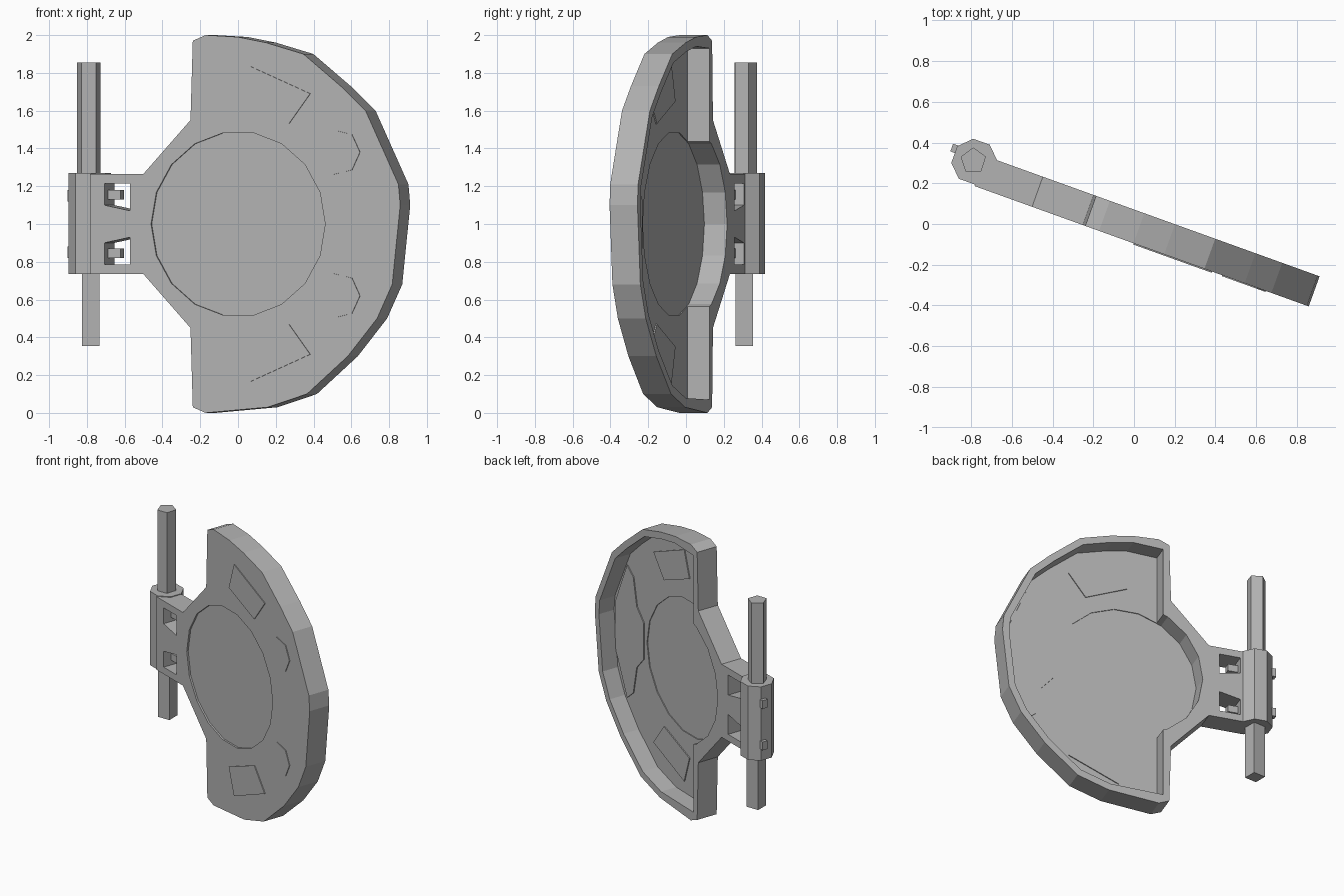
import bpy, bmesh, math
from mathutils import Matrix

if "Cube" in bpy.data.objects:
    bpy.data.objects.remove(bpy.data.objects["Cube"])

grey = bpy.data.materials.new("plain grey")
grey.use_nodes = True
grey.diffuse_color = (0.45, 0.45, 0.45, 1)
grey.node_tree.nodes["Principled BSDF"].inputs["Base Color"].default_value = grey.diffuse_color

SWING = Matrix.Rotation(math.radians(-19.8), 4, "Z")   # the hatch stands slightly ajar
FRONT, BACK, FLOOR = -0.09, 0.067, -0.055              # depths across the door


def finish(name, bm):
    bmesh.ops.recalc_face_normals(bm, faces=bm.faces)
    bm.transform(SWING)
    mesh = bpy.data.meshes.new(name)
    bm.to_mesh(mesh)
    bm.free()
    mesh.materials.append(grey)
    obj = bpy.data.objects.new(name, mesh)
    bpy.context.collection.objects.link(obj)
    return obj


def slab(name, outline, near, far):
    """Extrude an outline given as (across, height) through the door depth."""
    bm = bmesh.new()
    face = bm.faces.new([bm.verts.new((u, near, z)) for u, z in outline])
    new = bmesh.ops.extrude_face_region(bm, geom=[face])["geom"]
    bmesh.ops.translate(bm, vec=(0, far - near, 0),
                        verts=[v for v in new if isinstance(v, bmesh.types.BMVert)])
    return finish(name, bm)


def post(name, u, v, radius, low, high, sides, top_radius=None, turn=0):
    bm = bmesh.new()
    bmesh.ops.create_cone(bm, cap_ends=True, segments=sides, radius1=radius,
                          radius2=top_radius or radius, depth=high - low,
                          matrix=Matrix.Translation((u, v, (low + high) / 2))
                          @ Matrix.Rotation(math.radians(turn), 4, "Z"))
    return finish(name, bm)


def ring(u, z, radius, sides):
    return [(u + radius * math.cos(math.tau * i / sides),
             z + radius * math.sin(math.tau * i / sides)) for i in range(sides)]


def box(u0, u1, z0, z1):
    return [(u0, z0), (u1, z0), (u1, z1), (u0, z1)]


def flip(points):
    return [(u, 2 - z) for u, z in points]


def carve(target, cutters):
    for cutter in cutters:
        cutter.hide_render = True
        mod = target.modifiers.new("cut", "BOOLEAN")
        mod.operation, mod.solver, mod.object = "DIFFERENCE", "EXACT", cutter
    graph = bpy.context.evaluated_depsgraph_get()
    mesh = bpy.data.meshes.new_from_object(target.evaluated_get(graph))
    target.modifiers.clear()
    target.data = mesh
    for cutter in cutters:
        bpy.data.objects.remove(cutter)


# Door body: rounded outer edge, straight shoulders and a neck to the hinge
curve = [(-.15, 2), (.03, 1.99), (.19, 1.96), (.40, 1.9), (.61, 1.73), (.75, 1.6),
         (.935, 1.21), (.945, 1.1), (.9, .68), (.815, .5), (.65, .3), (.42, .1),
         (.2, .03), (-.15, 0)]
neck = [(-.222, .03), (-.235, .45), (-.5, .735), (-.8, .735)]
door = slab("door_body", curve + neck + flip(neck[::-1]), FRONT, BACK)

# Hollow back, shallow front disc and the two hinge windows
inner = [(u * .95, 1 + (z - 1) * .95) for u, z in curve[1:-1]]
hollow = [(-.18, 1.93)] + inner + [(-.18, .07)]
disc = ring(.033, 1, .49, 18)
lower_window = [(-.72, .785), (-.575, .785), (-.575, .93), (-.72, .9)]
carve(door, [
    slab("cut_hollow", hollow, FLOOR, .3),
    slab("cut_back_disc", disc, FLOOR - .006, .3),
    slab("cut_front_disc", disc, -.3, FRONT + .012),
    slab("cut_low_window", lower_window, -.3, .3),
    slab("cut_high_window", flip(lower_window), -.3, .3)])

# Surface plates, mirrored above and below the middle
panel = [(.03, .35), (.32, .47), (.44, .31), (.09, .16)]
wing = [(.55, 1), (.55, 1.13), (.63, 1.22), (.67, 1.42), (.74, 1.48), (.87, 1.18), (.88, 1)]
for side, mirror in (("lower", lambda p: p), ("upper", flip)):
    slab(side + "_front_panel", mirror(panel), FRONT - .006, FRONT + .002)
    slab(side + "_back_panel", mirror(panel), FLOOR - .002, FLOOR + .007)
    slab(side + "_front_hexagon", mirror(ring(.6, .62, .12, 7)), FRONT - .005, FRONT + .002)
    slab(side + "_back_ledge", mirror(flip(wing)), FLOOR - .002, FLOOR + .007)
    # Small pegs inside the hinge windows and lugs on the sleeve
    slab(side + "_window_peg", mirror(box(-.73, -.65, .82, .87)), -.03, .02)
    slab(side + "_sleeve_lug", mirror(box(-.97, -.92, .82, .88)), .03, .07)

# Hinge sleeve and pin
post("hinge_sleeve", -.842, .022, .113, .735, 1.27, 8, turn=22.5)
post("upper_hinge_pin", -.848, .025, .065, 1.25, 1.855, 5, turn=20)
post("lower_hinge_pin", -.838, .025, .065, .355, .75, 4, turn=65)
